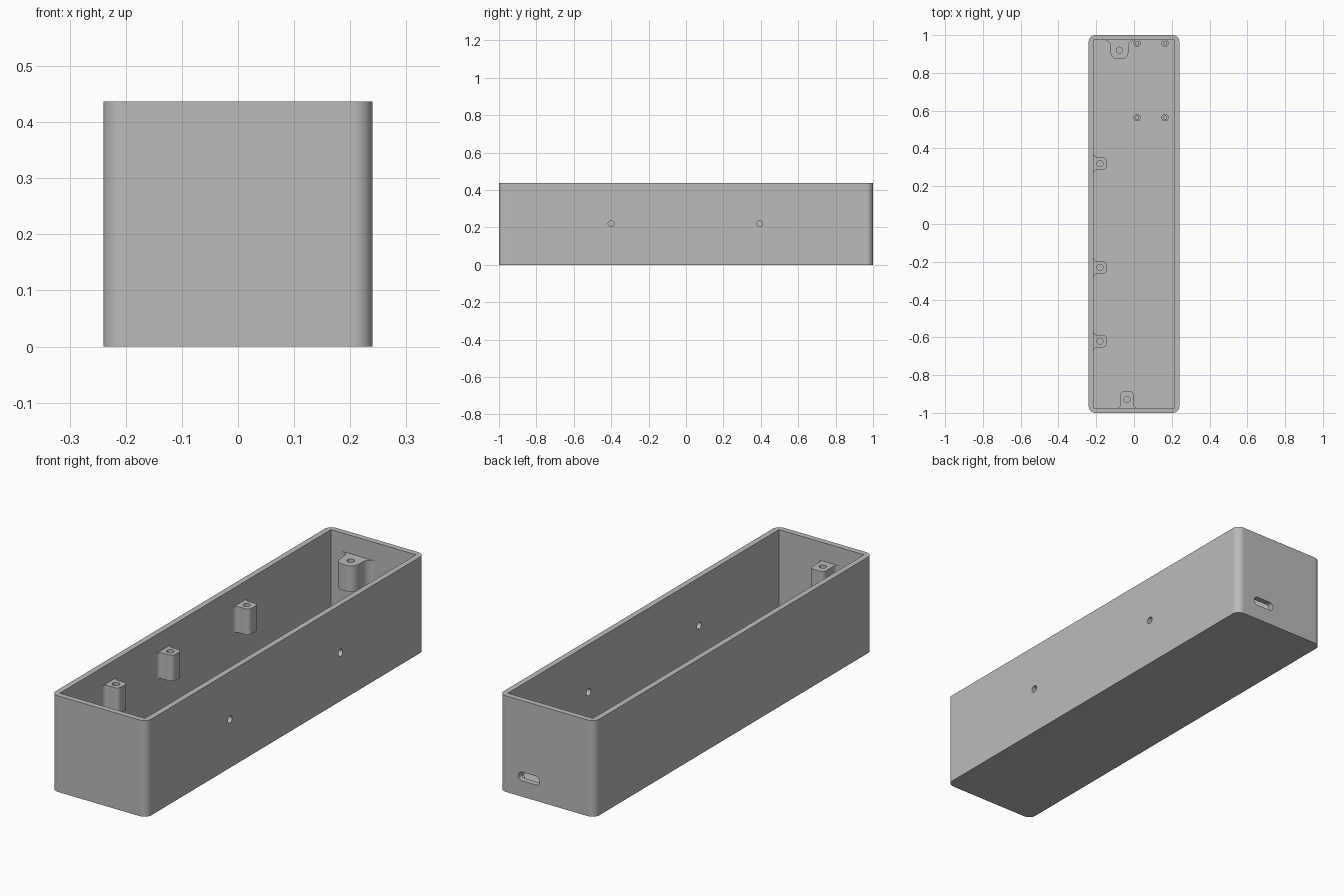
import bpy, bmesh
from math import pi, cos, sin
from mathutils import Matrix, Vector

cube = bpy.data.objects.get("Cube")
if cube:
    bpy.data.objects.remove(cube, do_unlink=True)

# Main sizes
HX, HY, H = 0.24, 1.0, 0.437
WALL, CORNER = 0.026, 0.035
IX, IY = HX - WALL, HY - WALL
BOSS_LOW, BOSS_TOP = 0.235, 0.353

grey = bpy.data.materials.new("plain grey")
grey.use_nodes = True
grey.diffuse_color = (0.5, 0.5, 0.5, 1)
grey.node_tree.nodes["Principled BSDF"].inputs["Base Color"].default_value = (0.5, 0.5, 0.5, 1)


# Outlines
def arc(cx, cy, r, start, end, n=8):
    return [(cx + r * cos(start + (end - start) * i / n),
             cy + r * sin(start + (end - start) * i / n)) for i in range(n + 1)]


def circle(x, y, r, n=32):
    return arc(x, y, r, 0, 2 * pi, n)[:-1]


def rounded_rect(hx, hy, r):
    pts = []
    for i, (sx, sy) in enumerate([(1, 1), (-1, 1), (-1, -1), (1, -1)]):
        pts += arc(sx * (hx - r), sy * (hy - r), r, i * pi / 2, (i + 1) * pi / 2)
    return pts


def rect(x0, x1, y0, y1):
    return [(x1, y1), (x0, y1), (x0, y0), (x1, y0)]


# Surfaces: a flat sheet with holes, and the band between two copies of a loop
def sheet(bm, place, z, *loops):
    edges = []
    for loop in loops:
        vs = [bm.verts.new(place @ Vector((x, y, z))) for x, y in loop]
        edges += [bm.edges.new((vs[i - 1], vs[i])) for i in range(len(vs))]
    bmesh.ops.triangle_fill(bm, edges=edges, use_beauty=True)


def band(bm, place, loop, low, high, skip=()):
    a, b = [[bm.verts.new(place @ Vector((x, y, z))) for x, y in loop] for z in (low, high)]
    for i in range(len(loop)):
        if i not in skip:
            j = (i + 1) % len(loop)
            bm.faces.new((a[i], a[j], b[j], b[i]))


def finish(bm, name):
    bmesh.ops.remove_doubles(bm, verts=bm.verts[:], dist=1e-5)
    bmesh.ops.recalc_face_normals(bm, faces=bm.faces[:])
    mesh = bpy.data.meshes.new(name)
    bm.to_mesh(mesh)
    bm.free()
    mesh.materials.append(grey)
    mesh.shade_smooth()
    mesh.set_sharp_from_angle(angle=pi / 6)
    obj = bpy.data.objects.new(name, mesh)
    bpy.context.collection.objects.link(obj)
    weighted = obj.modifiers.new("even shading", "WEIGHTED_NORMAL")
    weighted.keep_sharp = True


def pierced_wall(bm, place, outer, inner, holes):
    for z, outline in (outer, inner):
        sheet(bm, place, z, outline, *holes)
    for hole in holes:
        band(bm, place, hole, outer[0], inner[0])


def drilled_post(name, place, outline, hole, low, high, hole_low):
    bm = bmesh.new()
    sheet(bm, place, low, outline)
    sheet(bm, place, high, outline, hole)
    sheet(bm, place, hole_low, hole)
    band(bm, place, outline, low, high)
    band(bm, place, hole, hole_low, high)
    finish(bm, name)


# Open case: base, floor, rim and the walls without openings
world = Matrix.Identity(4)
shell = rounded_rect(HX, HY, CORNER)
cavity = rect(-IX, IX, -IY, IY)
bm = bmesh.new()
sheet(bm, world, 0, shell)
sheet(bm, world, WALL, cavity)
sheet(bm, world, H, shell, cavity)
for loop, low in ((shell, 0), (cavity, WALL)):
    band(bm, world, loop, low, H, skip=(len(loop) // 4 - 1, len(loop) - 1))

# Long wall with two round holes
along_y = Matrix(((0, 0, 1, 0), (1, 0, 0, 0), (0, 1, 0, 0), (0, 0, 0, 1)))
flat = HY - CORNER
pierced_wall(bm, along_y, (HX, rect(-flat, flat, 0, H)), (IX, rect(-IY, IY, WALL, H)),
             [circle(y, 0.22, 0.016) for y in (-0.4, 0.394)])

# Back wall with a cable slot
along_x = Matrix.Rotation(pi / 2, 4, "X")
flat = HX - CORNER
slot = [(x + 0.09, z + 0.092) for x, z in rounded_rect(0.053, 0.02, 0.0195)]
pierced_wall(bm, along_x, (-HY, rect(-flat, flat, 0, H)), (-IY, rect(-IX, IX, WALL, H)), [slot])
finish(bm, "case")


# Screw bosses that flare into the wall
def boss(name, x, y, turn, half, depth, flare, radius, hole):
    side = [(half + flare, -0.005)]
    side += arc(half + flare, flare, flare, -pi / 2, -pi)
    side += arc(half - radius, depth - radius, radius, 0, pi / 2)
    outline = side + [(-u, v) for u, v in reversed(side)]
    place = Matrix.Translation((x, y, 0)) @ Matrix.Rotation(turn, 4, "Z")
    drilled_post(name, place, outline, circle(0, hole, 0.016), BOSS_LOW, BOSS_TOP, BOSS_LOW + 0.02)


for i, y in enumerate((-0.62, -0.23, 0.32)):
    boss(f"side_boss_{i + 1}", -IX, y, -pi / 2, 0.033, 0.069, 0.02, 0.02, 0.034)
boss("back_boss", -0.077, IY, pi, 0.047, 0.101, 0.036, 0.036, 0.054)
boss("front_boss", -0.037, -IY, 0, 0.035, 0.088, 0.02, 0.02, 0.044)

# Circuit board standoffs on the floor
for x in (0.016, 0.164):
    for y in (0.563, 0.957):
        drilled_post("standoff", world, circle(x, y, 0.019), circle(x, y, 0.009),
                     WALL - 0.005, 0.065, WALL + 0.002)
